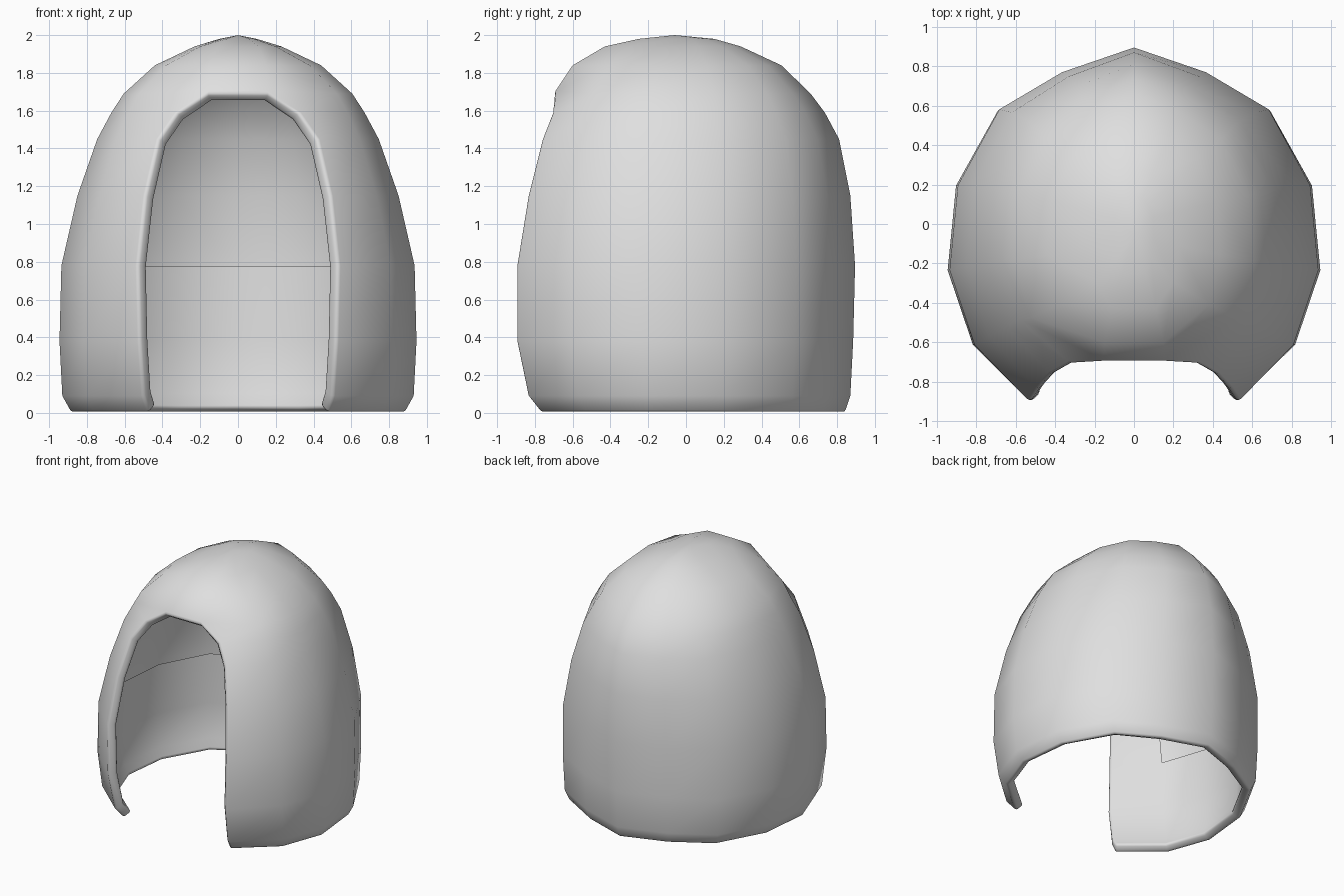
import bpy, bmesh, math

cube = bpy.data.objects.get("Cube")
if cube:
    bpy.data.objects.remove(cube)

GREY = (0.74, 0.74, 0.74, 1)
shell_grey = bpy.data.materials.new("light grey shell")
shell_grey.use_nodes = True
shell_grey.diffuse_color = GREY
shell_grey.node_tree.nodes["Principled BSDF"].inputs["Base Color"].default_value = GREY

# Horizontal rings: height, half width, back y, front y, front edge x
RINGS = [
    (0.00, 0.88, 0.84, -0.77, 0.47),
    (0.09, 0.93, 0.87, -0.84, 0.50),
    (0.38, 0.945, 0.885, -0.90, 0.52),
    (0.78, 0.935, 0.895, -0.90, 0.53),
    (1.15, 0.85, 0.87, -0.84, 0.49),
    (1.45, 0.745, 0.81, -0.765, 0.42),
    (1.59, 0.67, 0.735, -0.71, 0.32),
    (1.69, 0.605, 0.66, -0.70, 0.16),
    (1.84, 0.44, 0.505, -0.60, 0.15),
    (1.94, 0.23, 0.29, -0.43, 0.11),
    (1.98, 0.10, 0.15, -0.25, 0.06),
]
ARCH_TOP = 7    # ring at which the front opening closes
LINING_TOP = 3  # ring at which the low lining ends
THICKNESS = 0.068

# Outline of one half, from beside the back centre to the front:
# fraction of half width, fraction of depth (back positive, front negative)
OUTLINE = [(0.39, 0.86), (0.73, 0.65), (0.955, 0.22), (1.0, -0.26), (0.865, -0.68)]


def half_ring(width, back, front, edge):
    points = [(fx * width, fy * back if fy > 0 else -fy * front) for fx, fy in OUTLINE]
    return points + [(edge, front)]


# Outer surface: rings open at the front below the arch and closed above it
bm = bmesh.new()
rows = []
for z, width, back, front, edge in RINGS:
    half = half_ring(width, back, front, edge)
    outline = [(-x, y) for x, y in reversed(half)] + [(0, back)] + half
    rows.append([bm.verts.new((x, y, z)) for x, y in outline])

count = len(rows[0])
lined = []
for r in range(len(rows) - 1):
    low, high = rows[r], rows[r + 1]
    for i in range(count if r >= ARCH_TOP else count - 1):
        j = (i + 1) % count
        face = bm.faces.new((low[j], low[i], high[i], high[j]))
        beside_opening = i in (0, count - 2, count - 1) and r <= ARCH_TOP
        if r < LINING_TOP or beside_opening:
            lined.append(face)

# Crown
apex = bm.verts.new((0, -0.06, 2.0))
for i in range(count):
    bm.faces.new((rows[-1][(i + 1) % count], rows[-1][i], apex))

# Lining: a band round the bottom and a strip round the opening
bm.normal_update()
rim_edges = [e for e in bm.edges if e.is_boundary]
lined_verts = {v for f in lined for v in f.verts}
offset = {v: v.co - v.normal * THICKNESS * v.calc_shell_factor() for v in lined_verts}
inner = {v: bm.verts.new(co) for v, co in offset.items()}
for face in lined:
    bm.faces.new([inner[v] for v in reversed(face.verts)])

# Rim joining the outer surface and the lining
for edge in rim_edges:
    loop = edge.link_loops[0]
    a, b = loop.vert, loop.link_loop_next.vert
    bm.faces.new((b, a, inner[a], inner[b]))

if apex.link_faces[0].normal.z < 0:
    bmesh.ops.reverse_faces(bm, faces=bm.faces[:])

mesh = bpy.data.meshes.new("hood_shell")
bm.to_mesh(mesh)
bm.free()
mesh.materials.append(shell_grey)
hood = bpy.data.objects.new("hood_shell", mesh)
bpy.context.collection.objects.link(hood)

# Rounded rim
bevel = hood.modifiers.new("rounded rim", "BEVEL")
bevel.width = 0.018
bevel.segments = 2
bevel.limit_method = "ANGLE"
bevel.angle_limit = math.radians(60)

for polygon in mesh.polygons:
    polygon.use_smooth = True
